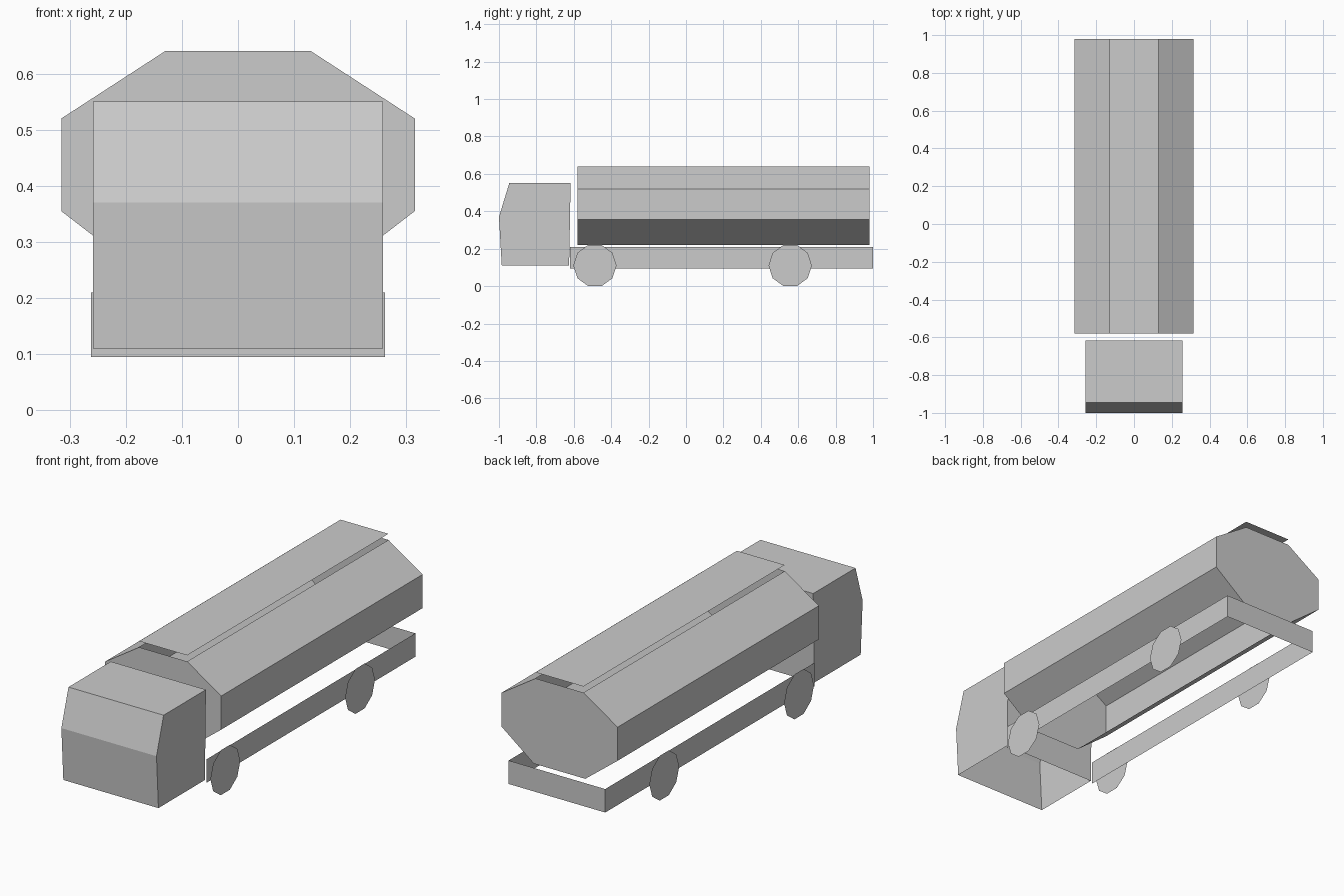
import bpy
from math import sin, cos, pi

if "Cube" in bpy.data.objects:
    bpy.data.objects.remove(bpy.data.objects["Cube"])


def make(name, verts, faces):
    mesh = bpy.data.meshes.new(name)
    mesh.from_pydata(verts, [], faces)
    mesh.update()
    obj = bpy.data.objects.new(name, mesh)
    bpy.context.collection.objects.link(obj)
    return obj


def extrude(name, near, far, open_edges):
    """Shell between two matching outlines, with caps; listed edges stay open."""
    n = len(near)
    faces = [(i, (i + 1) % n, n + (i + 1) % n, n + i)
             for i in range(n) if i not in open_edges]
    faces += [tuple(reversed(range(n))), tuple(range(n, 2 * n))]
    return make(name, near + far, faces)


# Cab: side profile (y, z) swept across x, open underneath
cab = [(-0.985, 0.11), (-0.625, 0.11), (-0.617, 0.55), (-0.945, 0.55), (-1.0, 0.37)]
extrude("cab", [(0.258, y, z) for y, z in cab],
        [(-0.258, y, z) for y, z in cab], open_edges={0})

# Tank: octagonal section (x, z) swept along y, open at bottom and top
half = [(0.14, 0.22), (0.315, 0.355), (0.315, 0.52), (0.13, 0.64)]
ring = half + [(-x, z) for x, z in reversed(half)]
extrude("tank", [(x, -0.58, z) for x, z in ring],
        [(x, 0.98, z) for x, z in ring], open_edges={3, 7})

# Thin walkway plate floating just above the tank opening
make("top_plate", [(-0.13, -0.58, 0.67), (0.13, -0.58, 0.67),
                   (0.13, 0.98, 0.67), (-0.13, 0.98, 0.67)], [(0, 1, 2, 3)])

# Chassis: thin U-shaped skirt, open at the cab end
path = [(-0.262, -0.62), (-0.262, 1.0), (0.262, 1.0), (0.262, -0.62)]
make("chassis_frame",
     [(x, y, 0.095) for x, y in path] + [(x, y, 0.21) for x, y in path],
     [(i + 1, i, i + 4, i + 5) for i in range(3)])

# Wheels: flat ten-sided discs just outside the chassis
r = 0.11 / cos(pi / 10)
for side, x in (("left", -0.272), ("right", 0.272)):
    for end, y in (("front", -0.487), ("rear", 0.557)):
        pts = [(x, y + r * cos(2 * pi * i / 10), 0.11 + r * sin(2 * pi * i / 10))
               for i in range(10)]
        order = range(10) if x > 0 else reversed(range(10))
        make(f"{end}_{side}_wheel", pts, [tuple(order)])
